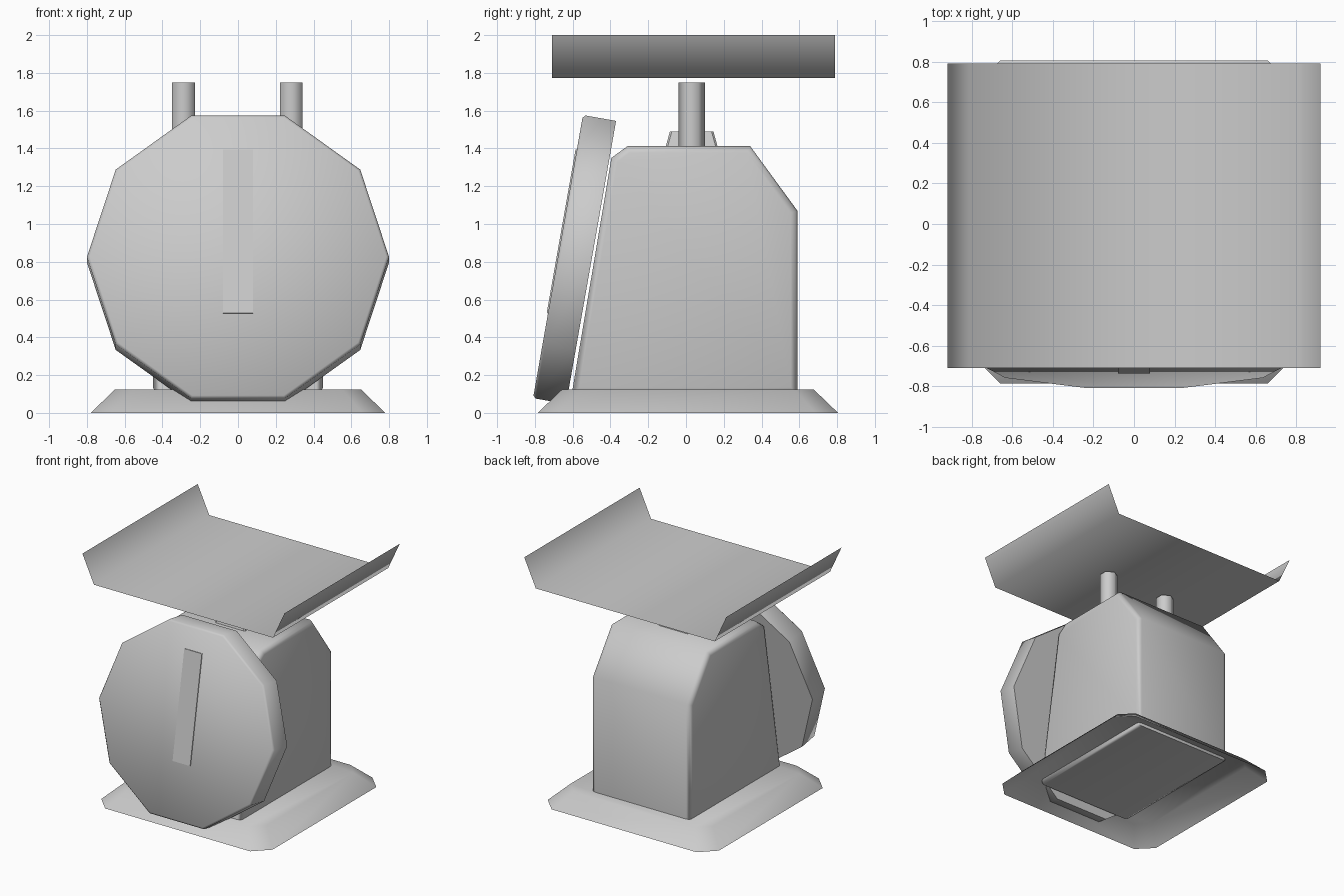
import bpy, bmesh, math
from mathutils import Matrix, Vector

cube = bpy.data.objects.get("Cube")
if cube:
    bpy.data.objects.remove(cube, do_unlink=True)

GREY = (0.6, 0.6, 0.6, 1)
metal = bpy.data.materials.new("grey_metal")
metal.use_nodes = True
metal.diffuse_color = GREY
metal.node_tree.nodes["Principled BSDF"].inputs["Base Color"].default_value = GREY


def finish(name, bm, smooth=None, recalc=True):
    """Turn a bmesh into an object; smooth is the sharp-edge angle in degrees."""
    if recalc:
        bmesh.ops.recalc_face_normals(bm, faces=bm.faces)
    mesh = bpy.data.meshes.new(name)
    bm.to_mesh(mesh)
    bm.free()
    mesh.materials.append(metal)
    ob = bpy.data.objects.new(name, mesh)
    bpy.context.collection.objects.link(ob)
    if smooth:
        bpy.ops.object.select_all(action="DESELECT")
        ob.select_set(True)
        bpy.context.view_layer.objects.active = ob
        bpy.ops.object.shade_smooth_by_angle(angle=math.radians(smooth))
    return ob


def loft(bm, rings, cap_start=True, cap_end=True):
    """Join equal-length rings of points with quads."""
    loops = [[bm.verts.new(p) for p in ring] for ring in rings]
    for a, b in zip(loops, loops[1:]):
        for i in range(len(a)):
            j = (i + 1) % len(a)
            bm.faces.new((a[i], a[j], b[j], b[i]))
    if cap_start:
        bm.faces.new(loops[0][::-1])
    if cap_end:
        bm.faces.new(loops[-1])


def cut_rect(hx, hy, cut, z, cy=0.0):
    """Rectangle with cut corners, counter-clockwise."""
    corners = [(hx, cut - hy), (hx, hy - cut), (hx - cut, hy), (cut - hx, hy),
               (-hx, hy - cut), (-hx, cut - hy), (cut - hx, -hy), (hx - cut, -hy)]
    return [(x, y + cy, z) for x, y in corners]


# Base: hollow skirt with a flat top, open underneath
bm = bmesh.new()
loft(bm, [cut_rect(0.78, 0.795, 0.12, 0, 0.01),
          cut_rect(0.65, 0.665, 0.10, 0.125, 0.01)], cap_start=False)
finish("base", bm, 60)

# Body: side profile extruded across, with softened edges
profile = [(-0.605, 0.10), (0.59, 0.10), (0.59, 1.07),
           (0.34, 1.412), (-0.31, 1.412), (-0.395, 1.35)]
bm = bmesh.new()
loft(bm, [[(x, y, z) for y, z in profile] for x in (-0.45, 0.45)])
rims = [e for e in bm.edges if abs(e.verts[0].co.x - e.verts[1].co.x) < 0.01]
bmesh.ops.bevel(bm, geom=rims, offset=0.035, segments=2, profile=0.5, affect="EDGES")
finish("body", bm, 50)

# Dial housing: ten-sided drum leaning back
tilt = (Matrix.Translation((0, -0.59, 0.812))
        @ Matrix.Rotation(math.radians(-10), 4, "X"))
bm = bmesh.new()
loft(bm, [[(r * math.cos(k * math.pi / 5), y, r * math.sin(k * math.pi / 5))
           for k in range(10)]
          for r, y in ((0.785, -0.089), (0.8, -0.075), (0.8, 0.089))])
bm.transform(tilt)
finish("dial", bm, 60)

# Pointer: thin plate on the dial face
bm = bmesh.new()
bmesh.ops.create_cube(bm, size=1, matrix=tilt @ Matrix.Translation((0, -0.09, 0.135))
                      @ Matrix.Diagonal((0.16, 0.012, 0.88, 1)))
finish("pointer", bm)

# Pedestal on top of the body
bm = bmesh.new()
loft(bm, [cut_rect(0.14, 0.14, 0.01, 1.40, 0.03),
          cut_rect(0.115, 0.115, 0.01, 1.49, 0.03)])
finish("pedestal", bm)

# Two six-sided posts under the tray
for name, x in (("left_post", 0.282), ("right_post", -0.288)):
    bm = bmesh.new()
    loft(bm, [[(x + 0.07 * math.sin(k * math.pi / 3),
                0.03 + 0.07 * math.cos(k * math.pi / 3), z) for k in range(6)]
              for z in (1.38, 1.75)])
    finish(name, bm, 65)

# Tray: thin folded sheet with raised sides
bm = bmesh.new()
fold = [(-0.92, 2.0), (-0.815, 1.772), (0.815, 1.772), (0.92, 2.0)]
rows = [[bm.verts.new((x, y, z)) for x, z in fold] for y in (-0.71, 0.79)]
for i in range(len(fold) - 1):
    bm.faces.new((rows[0][i], rows[0][i + 1], rows[1][i + 1], rows[1][i]))
finish("tray", bm, 80, recalc=False)
